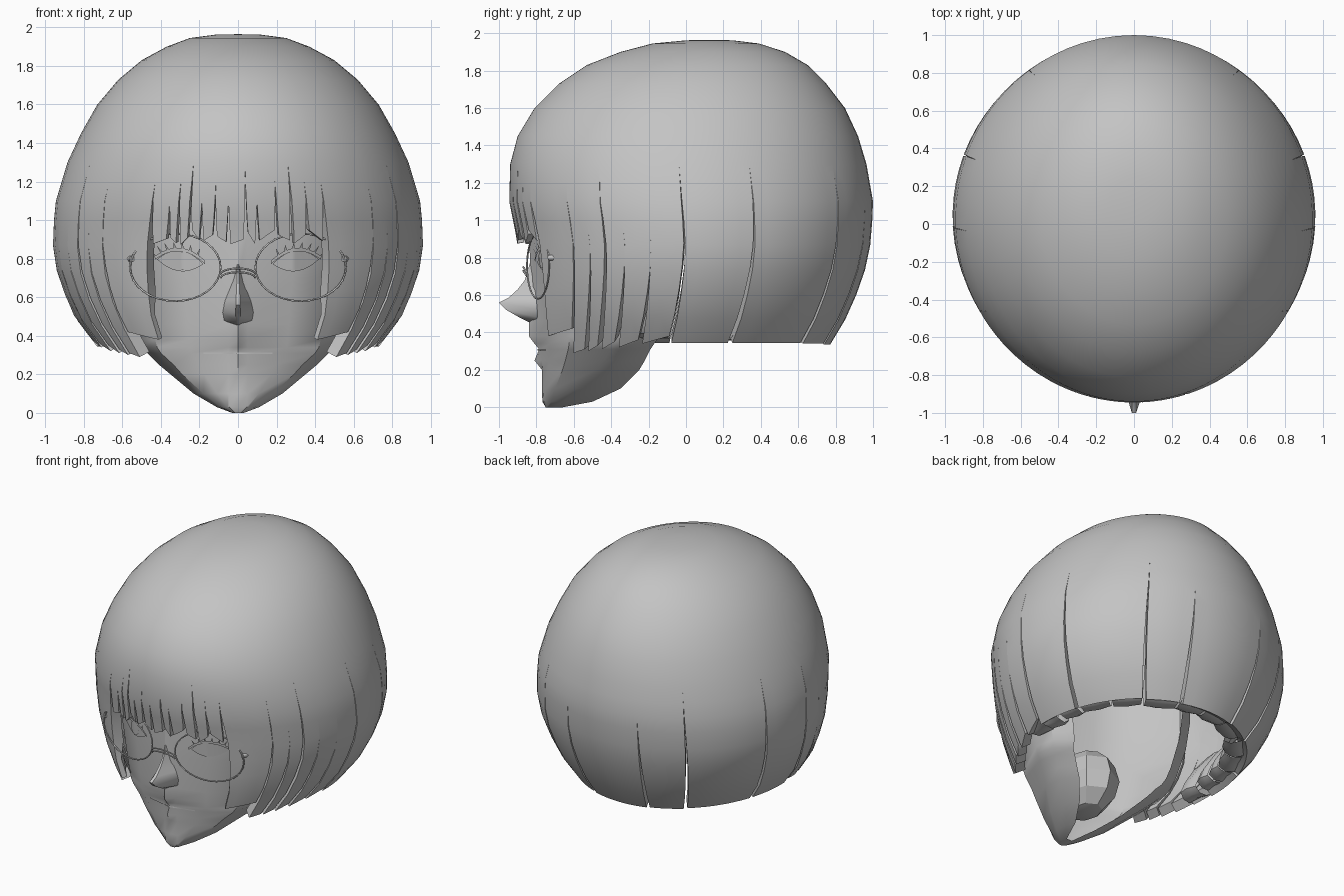
import bpy, bmesh, math, random
from mathutils import Vector
from mathutils.bvhtree import BVHTree

if "Cube" in bpy.data.objects:
    bpy.data.objects.remove(bpy.data.objects["Cube"])

random.seed(4)
grey = bpy.data.materials.new("plain_grey")
grey.diffuse_color = (0.55, 0.55, 0.55, 1)
grey.use_nodes = True
grey.node_tree.nodes["Principled BSDF"].inputs["Base Color"].default_value = grey.diffuse_color


def select_only(ob):
    bpy.ops.object.select_all(action='DESELECT')
    ob.select_set(True)
    bpy.context.view_layer.objects.active = ob


def finish(name, bm, angle=40, recalc=True):
    if recalc:
        bmesh.ops.recalc_face_normals(bm, faces=bm.faces)
    me = bpy.data.meshes.new(name)
    bm.to_mesh(me)
    bm.free()
    me.materials.append(grey)
    ob = bpy.data.objects.new(name, me)
    bpy.context.collection.objects.link(ob)
    select_only(ob)
    bpy.ops.object.shade_smooth_by_angle(angle=math.radians(angle))
    return ob


def loft(bm, rings):
    vs = [[bm.verts.new(p) for p in r] for r in rings]
    for a, b in zip(vs, vs[1:]):
        for i in range(len(a) - 1):
            bm.faces.new((a[i], a[i + 1], b[i + 1], b[i]))
    return vs


# Face mask, open at the back: z, centre front, front plane, face edge x/y, jaw side x/y, back edge y
LEVELS = [
    (0.00, -.75, -.75, .03, -.735, .03, -.71, -.66),
    (0.03, -.768, -.762, .09, -.72, .11, -.66, -.50),
    (0.10, -.77, -.765, .18, -.70, .23, -.58, -.35),
    (0.20, -.77, -.765, .29, -.66, .35, -.48, -.25),
    (0.25, -.81, -.77, .335, -.645, .41, -.44, -.22),
    (0.31, -.785, -.775, .40, -.63, .47, -.40, -.19),
    (0.34, -.81, -.78, .42, -.625, .51, -.38, -.17),
    (0.38, -.84, -.79, .43, -.62, .53, -.36, -.14),
    (0.46, -.84, -.80, .44, -.63, .56, -.34, -.12),
    (0.70, -.83, -.81, .47, -.64, .64, -.34, -.10),
    (0.93, -.84, -.825, .50, -.66, .68, -.34, -.10),
    (1.30, -.83, -.82, .50, -.65, .68, -.34, -.10)]
rings = []
for z, yf, yp, we, ye, wm, ym, yb in LEVELS:
    half = [(min(.05, .5 * we), yp), (.6 * we, .55 * yp + .45 * ye - .02 * min(1, we / .3)),
            (we, ye), (wm, ym), (.95 * wm, .4 * ym + .6 * yb), (.74 * wm, yb)]
    ring = [(-x, y) for x, y in reversed(half)] + [(0, yf)] + half
    rings.append([(x, y, z) for x, y in ring])
bm = bmesh.new()
vs = loft(bm, rings)
bm.faces.new(vs[0][::-1])
face_tree = BVHTree.FromBMesh(bm)
finish("face", bm, 35, recalc=False)

# Mouth cavity behind the lips, seen from behind
bm = bmesh.new()
bmesh.ops.create_uvsphere(bm, u_segments=8, v_segments=6, radius=1)
for v in bm.verts:
    v.co = Vector((.2 * v.co.x, -.5 + .26 * v.co.y, .34 + .23 * v.co.z))
finish("mouth_cavity", bm, 20)


def on_face(x, z, off):
    hit = face_tree.ray_cast(Vector((x, -3, z)), Vector((0, 1, 0)))[0]
    return (x, (hit.y if hit else -.65) - off, z)


# Nose: triangular sections from bridge to lip
bm = bmesh.new()
nose = [(.77, -.835, .02), (.68, -.862, .04), (.63, -.90, .055), (.585, -.95, .07), (.56, -1.0, .075),
        (.52, -.96, .082), (.48, -.89, .075), (.455, -.84, .02)]
vs = loft(bm, [[(-w, -.79, z), (-.15 * w, y, z), (.15 * w, y, z), (w, -.79, z)] for z, y, w in nose])
bm.faces.new(vs[0])
bm.faces.new(vs[-1][::-1])
finish("nose", bm, 35)


# Thin plates laid on the face, given as columns (x, low z, high z)
def plate(name, cols, off, sides=(1, -1)):
    bm = bmesh.new()
    for s in sides:
        lo = [bm.verts.new(on_face(s * x, a, off)) for x, a, b in cols]
        hi = [bm.verts.new(on_face(s * x, b, off)) for x, a, b in cols]
        for i in range(len(cols) - 1):
            q = (lo[i], lo[i + 1], hi[i + 1], hi[i])
            bm.faces.new(q if s > 0 else q[::-1])
    finish(name, bm, recalc=False)


U = [-1 + i / 6 for i in range(13)]


def lid(u):
    return .795 + .012 * u + .055 * (1 - u * u)


plate("mouth", [(.18 * u, .305, .313) for u in U], .006, (1,))
plate("eyes", [(.3 + .12 * u, .785 + .012 * u - .05 * (1 - u * u), lid(u) - .01) for u in U], .009)
plate("irises", [(.29 + .045 * u, .79 - .046 * math.sqrt(1.001 - u * u),
                  .79 + .046 * math.sqrt(1.001 - u * u)) for u in U], .016)
plate("eyelids", [(.3 + .13 * u, lid(u) - .012, lid(u) + .006) for u in U], .02)

# Eyelashes: small spikes along the lid
bm = bmesh.new()
for s in (1, -1):
    for u in (-.7, -.4, -.1, .2, .5, .75, 1):
        x, z = .3 + .125 * u, lid(u)
        p = [on_face(s * (x - .008), z, .018), on_face(s * (x + .008), z, .018),
             on_face(s * (x + .03 * u + .005), z + .04, .03)]
        f = [bm.verts.new(v) for v in p]
        bm.faces.new(f if s > 0 else f[::-1])
finish("eyelashes", bm, recalc=False)


# Glasses: bevelled wires
def wire(name, paths, r, cyclic=False):
    cu = bpy.data.curves.new(name, 'CURVE')
    cu.dimensions = '3D'
    cu.bevel_depth = r
    cu.bevel_resolution = 1
    cu.use_fill_caps = True
    for path in paths:
        sp = cu.splines.new('POLY')
        sp.points.add(len(path) - 1)
        for p, c in zip(sp.points, path):
            p.co = (*c, 1)
        sp.use_cyclic_u = cyclic
    cu.materials.append(grey)
    ob = bpy.data.objects.new(name, cu)
    bpy.context.collection.objects.link(ob)
    select_only(ob)
    bpy.ops.object.convert(target='MESH')


rims, hinges = [], []
for s in (1, -1):
    rim = []
    for i in range(32):
        a = 2 * math.pi * i / 32
        x = .325 + .235 * math.cos(a)
        rim.append((s * x, -.85 + (x - .09) * .25, .755 + .175 * math.sin(a)))
    rims.append(rim)
    hinges.append([(s * .55, -.735, .80), (s * .565, -.69, .80)])
wire("glasses_rims", rims, .005, True)
wire("glasses_hinges", hinges, .016)
wire("glasses_bridge", [[(.09 * math.cos(a), -.85 - .02 * math.sin(a), z + .03 * math.sin(a))
                         for a in [math.pi * i / 8 for i in range(9)]] for z in (.70, .72)], .005)

# Hair outline: z, half width, front y, back y
HAIR = [(1.962, .12, 0, .25), (1.945, .25, -.18, .39), (1.90, .37, -.35, .53), (1.83, .50, -.53, .65),
        (1.73, .62, -.68, .75), (1.60, .73, -.81, .85), (1.45, .815, -.90, .92),
        (1.30, .885, -.94, .965), (1.10, .945, -.945, 1.0), (.90, .965, -.905, .992),
        (.70, .935, -.89, .95), (.50, .85, -.88, .87), (.25, .66, -.86, .72)]


def hair_point(deg, z, k=1):
    for a, b in zip(HAIR, HAIR[1:]):
        if z >= b[0] - 1e-6:
            break
    t = (z - a[0]) / (b[0] - a[0])
    w, f, bk = (a[i] + (b[i] - a[i]) * t for i in (1, 2, 3))
    r = math.radians(deg)
    return (k * w * math.sin(r), (f + bk) / 2 - k * (bk - f) / 2 * math.cos(r), z)


def lock(bm, a0, a1, z0, z1, g0, g1, s0, s1):
    """One lock: bottom heights z, slit widths g and slit top heights s for its two edges."""
    n = max(2, round((a1 - a0) / 5))
    low = (z0 + z1) / 2
    levels = [h[0] for h in HAIR[:8]] + [1.2, 1.1, 1.0]
    rows = [[z] * (n + 1) for z in levels]
    m = 5 if low < .7 else 2
    for r in range(1, m + 1):
        rows.append([1 + (z0 + (z1 - z0) * i / n - 1) * r / m for i in range(n + 1)])
    pts = []
    for row in rows:
        zm = sum(row) / len(row)
        o0, o1 = (max(0, (s - zm) / (s - low)) ** 1.3 for s in (s0, s1))
        b0, b1 = a0 + g0 * o0, a1 - g1 * o1
        pts.append([hair_point(b0 + (b1 - b0) * i / n, row[i]) for i in range(n + 1)])
    vs = loft(bm, pts)
    top = bm.verts.new((0, .12, 1.965))
    for i in range(n):
        bm.faces.new((top, vs[0][i + 1], vs[0][i]))


bm = bmesh.new()
# Fringe of narrow uneven locks
cuts = [-.45, -.36, -.31, -.25, -.19, -.12, -.05, .04, .10, .20, .28, .36, .45]
ang = [math.degrees(math.asin(x / .96)) for x in cuts]
tops = [1.15, 1.1, 1.2, 1.3, 1.1, 1.15, 1.1, 1.22, 1.1, 1.2, 1.3, 1.15, 1.15]
for i, (a, b) in enumerate(zip(ang, ang[1:])):
    z = random.uniform(.87, .90)
    d = random.uniform(.02, .06)
    lock(bm, a, b, z + d * (i % 2), z + d * (1 - i % 2), .7, .7, tops[i], tops[i + 1])
# Side and back locks on both sides: start, end, bottom heights, slit widths, slit tops
SIDES = [(ang[-1], 47, .38, .42, 5, .6, 1.15, 1.2), (47, 54, .29, .31, .6, 1, 1.2, .9),
         (54, 60, .30, .33, .8, 1.2, .9, 1.25), (60, 67, .31, .35, .8, 1.2, 1.25, .8),
         (67, 76, .32, .36, .8, 1, .8, .75), (76, 87, .34, .38, .8, .7, .75, 1.3),
         (87, 110, .345, .345, .7, .9, 1.3, 1.3), (110, 144, .345, .345, .9, .9, 1.3, 1.25),
         (144, 163, .34, .34, .9, .9, 1.25, 1.1), (163, 180, .335, .335, .9, 0, 1.1, 1)]
for a, b, z0, z1, g0, g1, s0, s1 in SIDES:
    lock(bm, a, b, z0, z1, g0, g1, s0, s1)
    lock(bm, -b, -a, z1, z0, g1, g0, s1, s0)
bmesh.ops.remove_doubles(bm, verts=bm.verts, dist=.0005)
bmesh.ops.recalc_face_normals(bm, faces=bm.faces)
if max(bm.faces, key=lambda f: f.calc_center_median().z).normal.z < 0:
    bmesh.ops.reverse_faces(bm, faces=bm.faces)
hair = finish("hair", bm, 50, recalc=False)
# Thinner shell along the fringe; apply, then shade so the slit edges stay sharp
group = hair.vertex_groups.new(name="full_thickness")
group.add([v.index for v in hair.data.vertices if v.co.y > -.7 or abs(v.co.x) > .46], 1, 'REPLACE')
solid = hair.modifiers.new("thickness", 'SOLIDIFY')
solid.thickness = .07
solid.offset = -1
solid.vertex_group = group.name
solid.thickness_vertex_group = .5
bpy.ops.object.convert(target='MESH')
bpy.ops.object.shade_smooth_by_angle(angle=math.radians(40))

# Hair ends curled inward under the side and back locks
CURL = [(.97, .37), (.92, .345), (.84, .34), (.77, .37), (.74, .44), (.76, .56), (.84, .7)]
bm = bmesh.new()
for s in (1, -1):
    for a, b in ((74, 87), (87, 98), (98, 110), (110, 127), (127, 144), (144, 163), (163, 180)):
        n, dz = 4, random.uniform(0, .03)
        loft(bm, [[(*hair_point(s * (a + .8 + (b - a - 1.6) * i / n), max(z, .36),
                                k + .025 * abs(i - n / 2) / 2)[:2], z + dz)
                   for i in range(n + 1)] for k, z in CURL])
finish("curled_ends", bm, 60)
